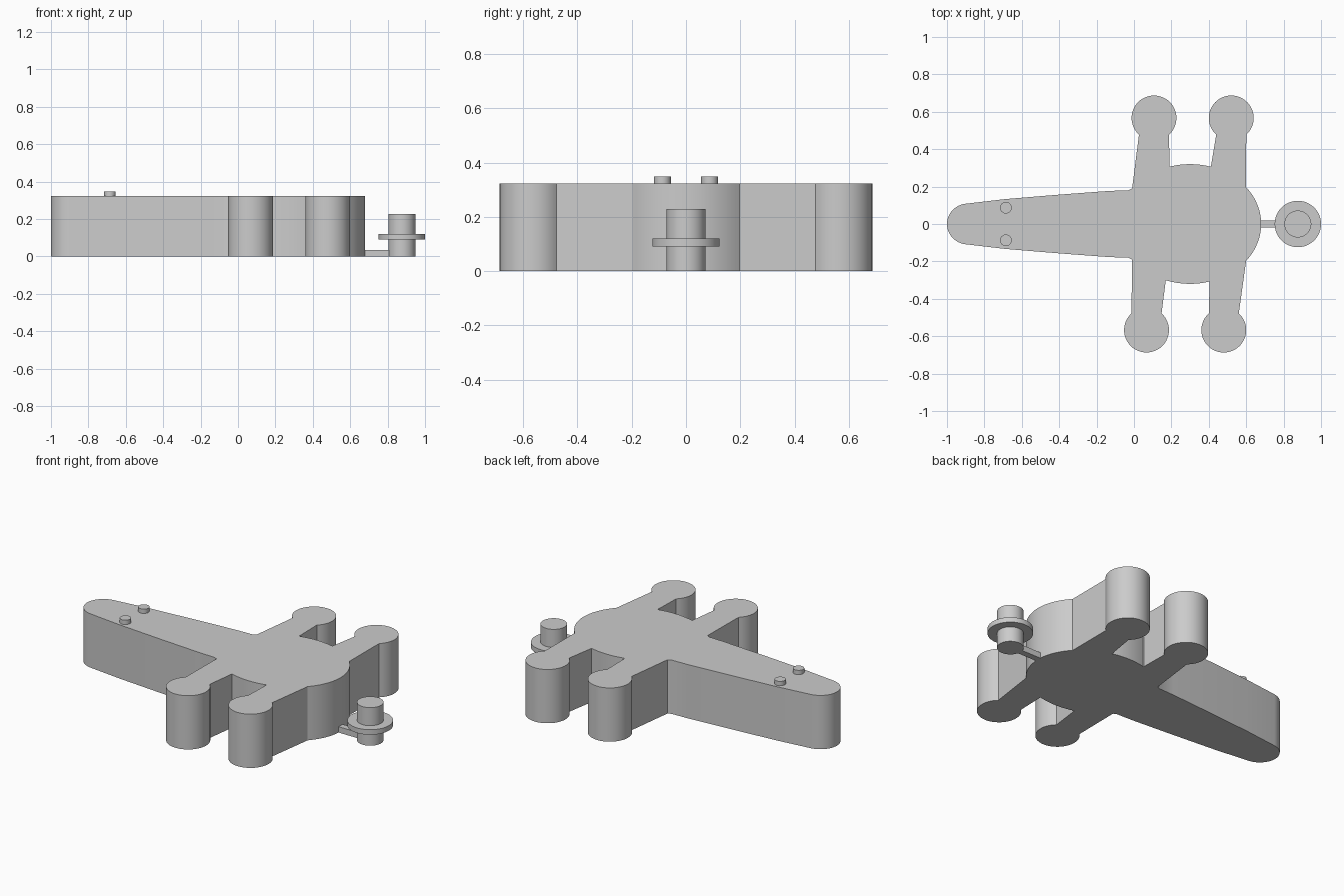
import bpy, bmesh
from math import radians, cos, sin

if "Cube" in bpy.data.objects:
    bpy.data.objects.remove(bpy.data.objects["Cube"])

HEIGHT = 0.322

grey = bpy.data.materials.new("plain_grey")
grey.use_nodes = True
COLOUR = (0.6, 0.6, 0.6, 1)
grey.diffuse_color = COLOUR
grey.node_tree.nodes["Principled BSDF"].inputs["Base Color"].default_value = COLOUR


def finish(obj, name):
    obj.name = name
    obj.data.materials.append(grey)
    bpy.ops.object.select_all(action="DESELECT")
    obj.select_set(True)
    bpy.context.view_layer.objects.active = obj
    bpy.ops.object.shade_smooth_by_angle(angle=radians(25))


def arc(cx, cy, rx, ry, start, end, steps):
    angles = [radians(start + (end - start) * i / steps) for i in range(steps + 1)]
    return [(cx + rx * cos(a), cy + ry * sin(a)) for a in angles]


def foot(cx, side):
    # Round foot, traced clockwise
    start = 228 if side > 0 else 48
    return arc(cx, side * 0.567, 0.12, 0.12, start, start - 276, 36)


def slab(name, outline, z0, z1):
    bm = bmesh.new()
    base = bm.faces.new([bm.verts.new((x, y, z0)) for x, y in outline])
    top = bmesh.ops.extrude_face_region(bm, geom=[base])["geom"]
    verts = [v for v in top if isinstance(v, bmesh.types.BMVert)]
    bmesh.ops.translate(bm, verts=verts, vec=(0, 0, z1 - z0))
    bmesh.ops.recalc_face_normals(bm, faces=bm.faces)
    mesh = bpy.data.meshes.new(name)
    bm.to_mesh(mesh)
    bm.free()
    obj = bpy.data.objects.new(name, mesh)
    bpy.context.collection.objects.link(obj)
    finish(obj, name)


def cylinder(name, x, y, radius, z0, z1, sides=48):
    bpy.ops.mesh.primitive_cylinder_add(vertices=sides, radius=radius, depth=z1 - z0,
                                        location=(x, y, (z0 + z1) / 2))
    finish(bpy.context.object, name)


# Flat body: head, neck, four legs and rounded trunk in one outline
neck = [(-0.69, 0.133), (-0.4, 0.157), (-0.13, 0.177), (-0.03, 0.18), (-0.01, 0.19)]
outline = arc(-0.888, 0, 0.112, 0.109, 262, 98, 28)
outline += neck
outline += foot(0.107, 1)
outline += [(0.19, 0.31)]
outline += arc(0.3, 0, 0.38, 0.32, 106, 73, 8)
outline += foot(0.52, 1)
outline += arc(0.3, 0, 0.38, 0.32, 38, -38, 24)
outline += foot(0.48, -1)
outline += arc(0.3, 0, 0.38, 0.32, -74, -110, 8)
outline += foot(0.067, -1)
outline += [(x, -y) for x, y in reversed(neck)]
slab("body", outline, 0, HEIGHT)

# Eyes
for side, label in ((1, "left"), (-1, "right")):
    cylinder("eye_" + label, -0.685, side * 0.087, 0.031, HEIGHT - 0.02, 0.348, 24)

# Tail bar, post and disc
slab("tail_bar", [(0.66, -0.019), (0.82, -0.019), (0.82, 0.019), (0.66, 0.019)], 0, 0.035)
cylinder("tail_post", 0.876, 0, 0.072, 0, 0.228)
cylinder("tail_disc", 0.876, 0, 0.124, 0.09, 0.12)
